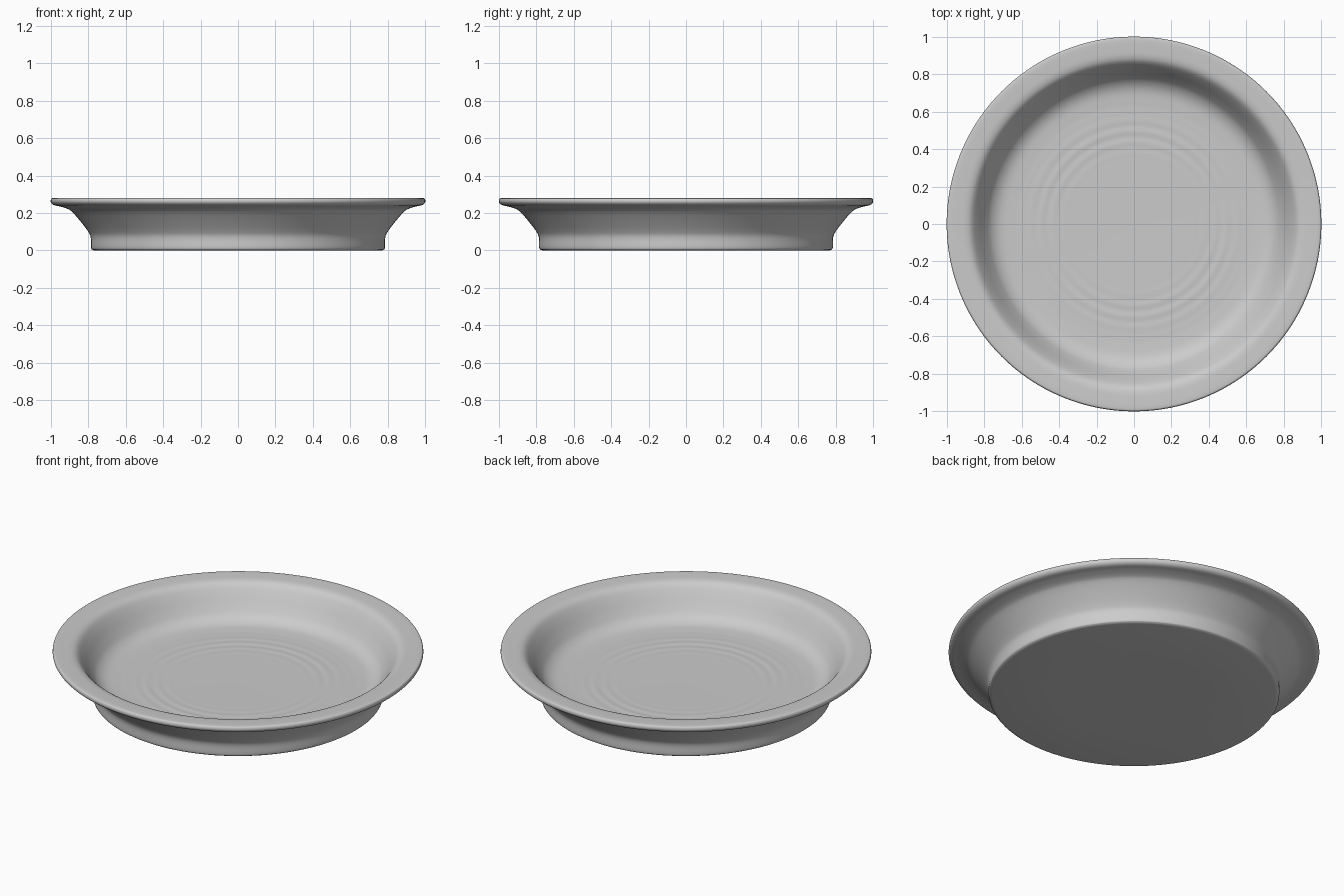
import bpy, bmesh, math
from mathutils import Vector

if "Cube" in bpy.data.objects:
    bpy.data.objects.remove(bpy.data.objects["Cube"])


def smooth_path(points, steps=5):
    """Catmull-Rom curve through a handful of profile points."""
    pts = [Vector(p) for p in points]
    pts = [2 * pts[0] - pts[1]] + pts + [2 * pts[-1] - pts[-2]]
    path = []
    for a, b, c, d in zip(pts, pts[1:], pts[2:], pts[3:]):
        for i in range(steps):
            t = i / steps
            path.append(0.5 * (2 * b + (c - a) * t + (2 * a - 5 * b + 4 * c - d) * t * t
                               + (3 * b - a - 3 * c + d) * t ** 3))
    return path + [pts[-2]]


def lathe(name, profile, segments=128):
    bm = bmesh.new()
    verts = [bm.verts.new((r, 0, z)) for r, z in profile]
    edges = [bm.edges.new(pair) for pair in zip(verts, verts[1:])]
    bmesh.ops.spin(bm, geom=verts + edges, cent=(0, 0, 0), axis=(0, 0, 1),
                   angle=2 * math.pi, steps=segments, use_merge=False)
    bmesh.ops.remove_doubles(bm, verts=bm.verts, dist=1e-5)
    bmesh.ops.recalc_face_normals(bm, faces=bm.faces)
    mesh = bpy.data.meshes.new(name)
    bm.to_mesh(mesh)
    bm.free()
    obj = bpy.data.objects.new(name, mesh)
    bpy.context.collection.objects.link(obj)
    bpy.context.view_layer.objects.active = obj
    obj.select_set(True)
    bpy.ops.object.shade_smooth_by_angle(angle=math.radians(50))
    return obj


# Flat underside and foot, flared outer wall, rounded rim, sloping inner wall
foot = [(0, 0), (0.4, 0), (0.765, 0)]
body = smooth_path([
    (0.775, 0.002), (0.785, 0.014), (0.787, 0.07), (0.803, 0.105), (0.845, 0.16),
    (0.885, 0.205), (0.91, 0.222), (0.95, 0.235), (0.985, 0.243), (1.0, 0.258),
    (0.998, 0.275), (0.985, 0.28), (0.94, 0.279), (0.895, 0.275), (0.865, 0.26),
    (0.835, 0.222), (0.795, 0.16), (0.76, 0.118), (0.71, 0.093), (0.63, 0.085)])

# Shallow throwing rings on the inner floor
floor = []
for i in range(1, 61):
    r = 0.63 * (1 - i / 60)
    fade = math.exp(-((r - 0.48) / 0.09) ** 2)
    floor.append((r, 0.085 - 0.005 * i / 60 + 0.0012 * fade * math.sin(r * 2 * math.pi / 0.06)))

lathe("dish", foot + [tuple(p) for p in body] + floor)
